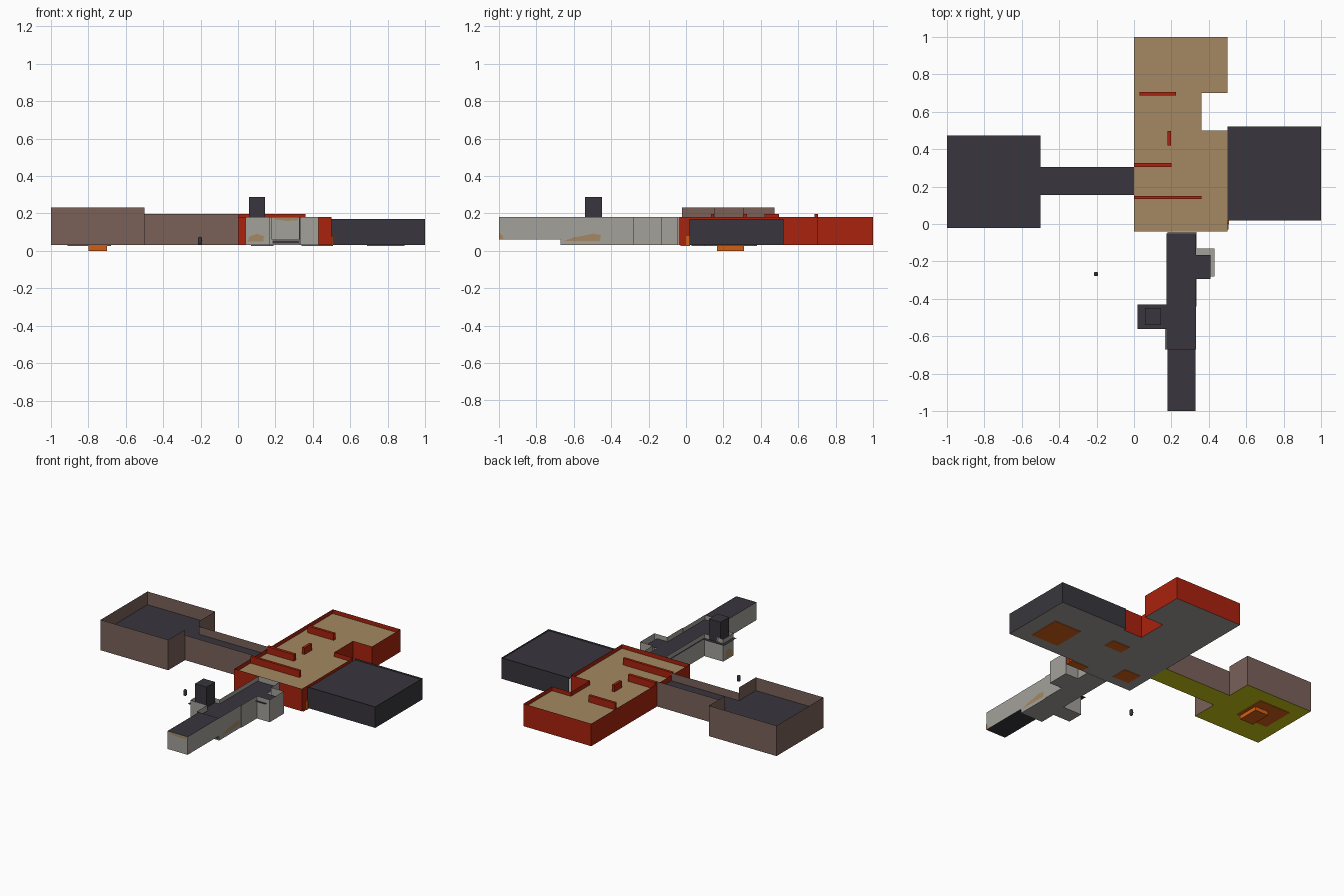
import bpy, bmesh, math

if "Cube" in bpy.data.objects:
    bpy.data.objects.remove(bpy.data.objects["Cube"])

def lin(c):
    c /= 255
    return c / 12.92 if c < 0.04045 else ((c + 0.055) / 1.055) ** 2.4

def mat(name, r, g, b):
    m = bpy.data.materials.new(name)
    m.diffuse_color = (lin(r), lin(g), lin(b), 1)
    m.use_nodes = True
    m.node_tree.nodes["Principled BSDF"].inputs["Base Color"].default_value = m.diffuse_color
    return m

RED = mat("brick red", 170, 34, 14)
TAN = mat("sandy tan", 165, 137, 98)
DARK = mat("charcoal", 56, 54, 61)
BROWN = mat("dusty brown", 122, 97, 89)
GRAY = mat("concrete gray", 163, 161, 155)
ORANGE = mat("orange", 212, 95, 20)
OLIVE = mat("yellow olive", 204, 200, 18)

def make(name, faces, material):
    """Mesh from a list of faces, each a list of points."""
    bm = bmesh.new()
    for f in faces:
        bm.faces.new([bm.verts.new(p) for p in f])
    bmesh.ops.remove_doubles(bm, verts=bm.verts, dist=1e-5)
    me = bpy.data.meshes.new(name)
    bm.to_mesh(me)
    bm.free()
    me.materials.append(material)
    ob = bpy.data.objects.new(name, me)
    bpy.context.collection.objects.link(ob)
    return ob

def rect(x0, x1, y0, y1):
    return [(x0, y0), (x1, y0), (x1, y1), (x0, y1)]

def slab(name, outline, z, material, up=True):
    """Flat horizontal sheet."""
    pts = [(x, y, z) for x, y in outline]
    return make(name, [pts if up else pts[::-1]], material)

def walls(name, path, z0, z1, material, closed=True):
    """Thin upright sheets along a counter-clockwise path."""
    n = len(path)
    faces = []
    for i in range(n if closed else n - 1):
        a, b = path[i], path[(i + 1) % n]
        faces.append([(*a, z0), (*b, z0), (*b, z1), (*a, z1)])
    return make(name, faces, material)

def box(name, x0, x1, y0, y1, z0, z1, material):
    r = rect(x0, x1, y0, y1)
    faces = [[(*a, z0), (*b, z0), (*b, z1), (*a, z1)] for a, b in zip(r, r[1:] + r[:1])]
    faces += [[(*p, z1) for p in r], [(*p, z0) for p in r[::-1]]]
    return make(name, faces, material)

B = 0.03  # underside level of the rooms

# main hall: red walls, tan deck, gray underside
hall = [(0, -.04), (.5, -.04), (.5, .5), (.36, .5), (.36, .7), (.5, .7), (.5, 1), (0, 1)]
walls("hall_walls", hall, B, .18, RED)
slab("hall_deck", hall, .152, TAN)
slab("hall_underside", hall, B, GRAY, False)
for i, p in enumerate([(.03, .225, .688, .705), (0, .2, .305, .325),
                       (0, .36, .133, .15), (.18, .198, .42, .497)]):
    box("hall_partition_%d" % i, *p, .12, .197, RED)

# east room: all charcoal
east = [(.5, .02), (1, .02), (1, .52), (.5, .52)]
walls("east_room_walls", east, B, .17, DARK, False)
slab("east_room_deck", east, .16, DARK)
slab("east_room_underside", east, B, GRAY, False)

# west room and its passage: brown walls, olive underside
west = [(-.5, .305), (-.5, .473), (-1, .473), (-1, -.022), (-.5, -.022), (-.5, .155)]
walls("west_room_walls", west, B, .233, BROWN, False)
slab("west_room_deck", rect(-1, -.5, -.022, .473), .145, DARK)
slab("west_room_underside", rect(-1, -.5, -.022, .473), B, OLIVE, False)
walls("west_passage_front_wall", [(-.5, .155), (0, .155)], B, .197, BROWN, False)
walls("west_passage_back_wall", [(0, .305), (-.5, .305)], B, .197, BROWN, False)
slab("west_passage_deck", rect(-.5, 0, .155, .305), .145, DARK)
slab("west_passage_underside", rect(-.5, 0, .155, .305), B, OLIVE, False)

# south passage with two side alcoves
south = [(.165, -.67), (.33, -.67), (.33, -.44), (.335, -.44), (.335, -.28), (.43, -.28),
         (.43, -.13), (.335, -.13), (.335, -.042), (.18, -.042), (.18, -.45), (.04, -.45),
         (.04, -.56), (.165, -.56)]
walls("south_passage_walls", south, B, .18, GRAY)
slab("south_passage_floor", south, B, GRAY, False)
slab("south_passage_deck", rect(.175, .33, -.67, -.05), .15, DARK)
slab("east_alcove_deck", rect(.33, .41, -.295, -.165), .15, DARK)
slab("west_alcove_deck", rect(.02, .175, -.56, -.43), .15, DARK)
box("chimney", .06, .145, -.54, -.45, .15, .288, DARK)

# south entry, raised underside
entry = rect(.18, .328, -1, -.67)
walls("entry_walls", entry, .06, .18, GRAY)
slab("entry_deck", entry, .178, DARK)
slab("entry_underside", entry, .06, DARK, False)
make("entry_step", [[(.185, -.672, .038), (.325, -.672, .038),
                     (.325, -.672, .056), (.185, -.672, .056)]], DARK)

# tan stains on the gray walls
side = [(-.655, .052), (-.46, .052), (-.455, .085), (-.5, .092), (-.55, .08), (-.6, .072)]
make("stain_east_side", [[(.332, y, z) for y, z in side]], TAN)
front = [(.05, .05), (.135, .05), (.138, .078), (.1, .092), (.06, .075)]
make("stain_alcove_front", [[(x, -.562, z) for x, z in front]], TAN)
make("stain_alcove_side", [[(.038, -.47, .04), (.038, -.55, .04), (.038, -.55, .07),
                            (.038, -.5, .1), (.038, -.47, .08)]], TAN)
top = [(.185, .175), (.21, .166), (.26, .16), (.318, .163), (.324, .177)]
make("stain_entry_front", [[(x, -1.002, z) for x, z in top]], TAN)
low = [(-.998, .062), (-.975, .062), (-.98, .08), (-.998, .098)]
make("stain_entry_corner", [[(.33, y, z) for y, z in low]], TAN)

# orange plates and pit under the floors
for i, p in enumerate([(.69, .89, .1, .32), (.34, .47, .285, .365), (.07, .19, .03, .14),
                       (.38, .505, -.03, .02), (-.91, -.68, .16, .38)]):
    box("floor_plate_%d" % i, *p, .026, .031, ORANGE)
box("floor_pit", -.8, -.7, .165, .31, 0, .03, ORANGE)
box("corner_post", .498, .508, .0, .022, .026, .08, ORANGE)

# small loose capsule
bpy.ops.mesh.primitive_uv_sphere_add(segments=12, ring_count=8, radius=.012, location=(-.203, -.267, .054))
cap = bpy.context.object
cap.name = "loose_capsule"
for v in cap.data.vertices:
    v.co.z += .01 * ((v.co.z > 1e-4) - (v.co.z < -1e-4))
cap.data.materials.append(DARK)
